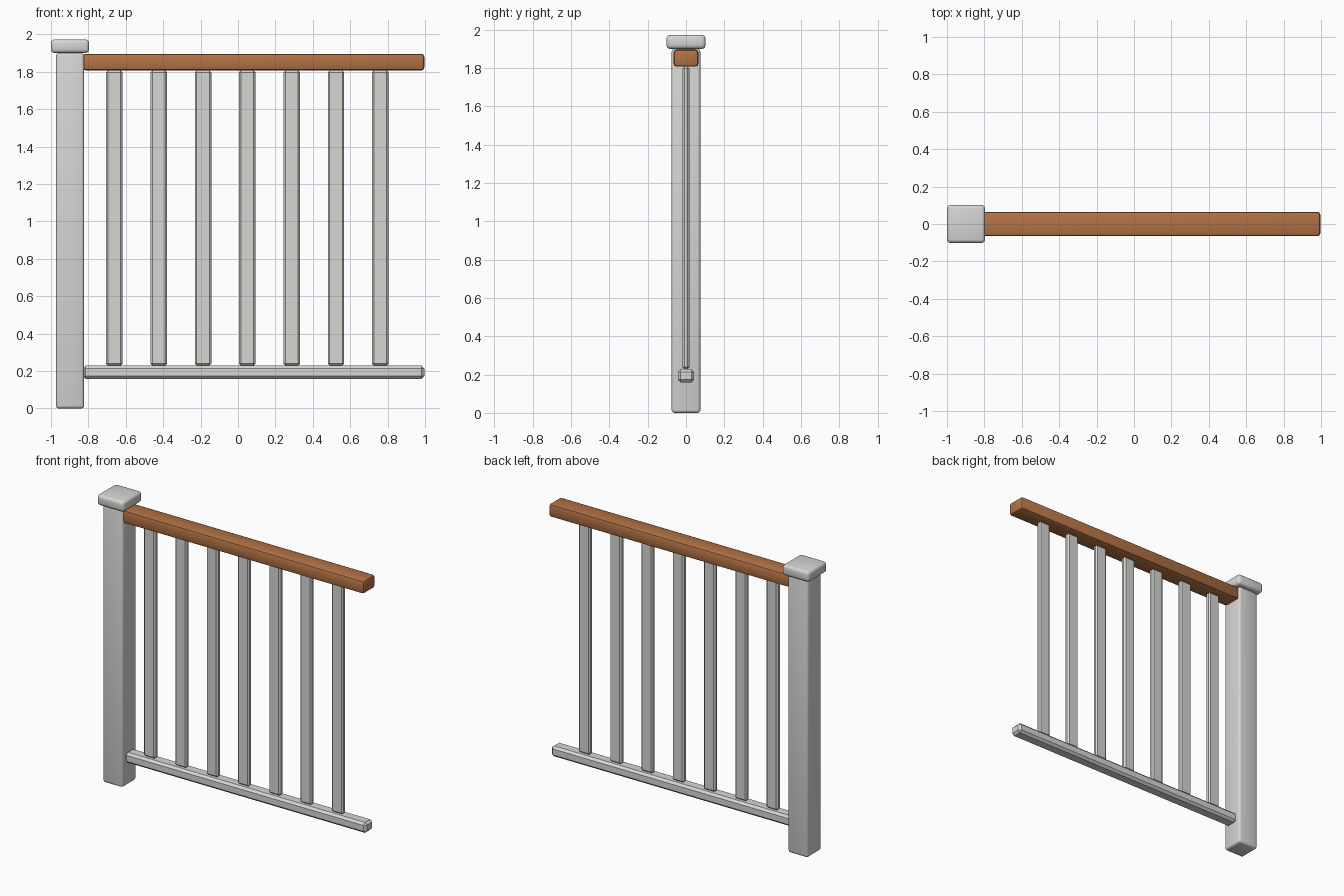
import bpy, bmesh, math

if "Cube" in bpy.data.objects:
    bpy.data.objects.remove(bpy.data.objects["Cube"])


def material(name, rgb):
    m = bpy.data.materials.new(name)
    m.diffuse_color = (*rgb, 1.0)
    m.use_nodes = True
    m.node_tree.nodes["Principled BSDF"].inputs["Base Color"].default_value = m.diffuse_color
    return m


GREY = material("light_grey_paint", (0.67, 0.67, 0.65))
WOOD = material("brown_wood", (0.45, 0.17, 0.06))


def box(name, x, y, z, mat, bevel, segments, angle):
    """Bevelled box from (min, max) ranges on each axis."""
    bm = bmesh.new()
    bmesh.ops.create_cube(bm, size=1.0)
    for v in bm.verts:
        v.co = [lo + (c + 0.5) * (hi - lo) for c, (lo, hi) in zip(v.co, (x, y, z))]
    bmesh.ops.bevel(bm, geom=bm.edges[:], offset=bevel, segments=segments,
                    profile=0.5, affect='EDGES')
    bmesh.ops.recalc_face_normals(bm, faces=bm.faces[:])
    mesh = bpy.data.meshes.new(name)
    bm.to_mesh(mesh)
    bm.free()
    mesh.materials.append(mat)
    ob = bpy.data.objects.new(name, mesh)
    bpy.context.collection.objects.link(ob)
    bpy.ops.object.select_all(action='DESELECT')
    ob.select_set(True)
    bpy.context.view_layer.objects.active = ob
    bpy.ops.object.shade_smooth_by_angle(angle=math.radians(angle))
    return ob


# Newel post and its cap
box("newel_post", (-0.973, -0.823), (-0.075, 0.075), (0.0, 1.90), GREY, 0.015, 3, 40)
box("post_cap", (-1.0, -0.796), (-0.102, 0.102), (1.90, 1.973), GREY, 0.02, 3, 40)

# Handrail and bottom rail
box("handrail", (-0.83, 0.996), (-0.065, 0.065), (1.807, 1.896), WOOD, 0.016, 2, 30)
box("bottom_rail", (-0.83, 0.996), (-0.043, 0.043), (0.158, 0.229), GREY, 0.015, 1, 30)

# Seven flat balusters
for i in range(7):
    cx = -0.661 + i * 0.237
    box(f"baluster_{i + 1}", (cx - 0.044, cx + 0.044), (-0.018, 0.018),
        (0.229, 1.807), GREY, 0.01, 1, 30)
